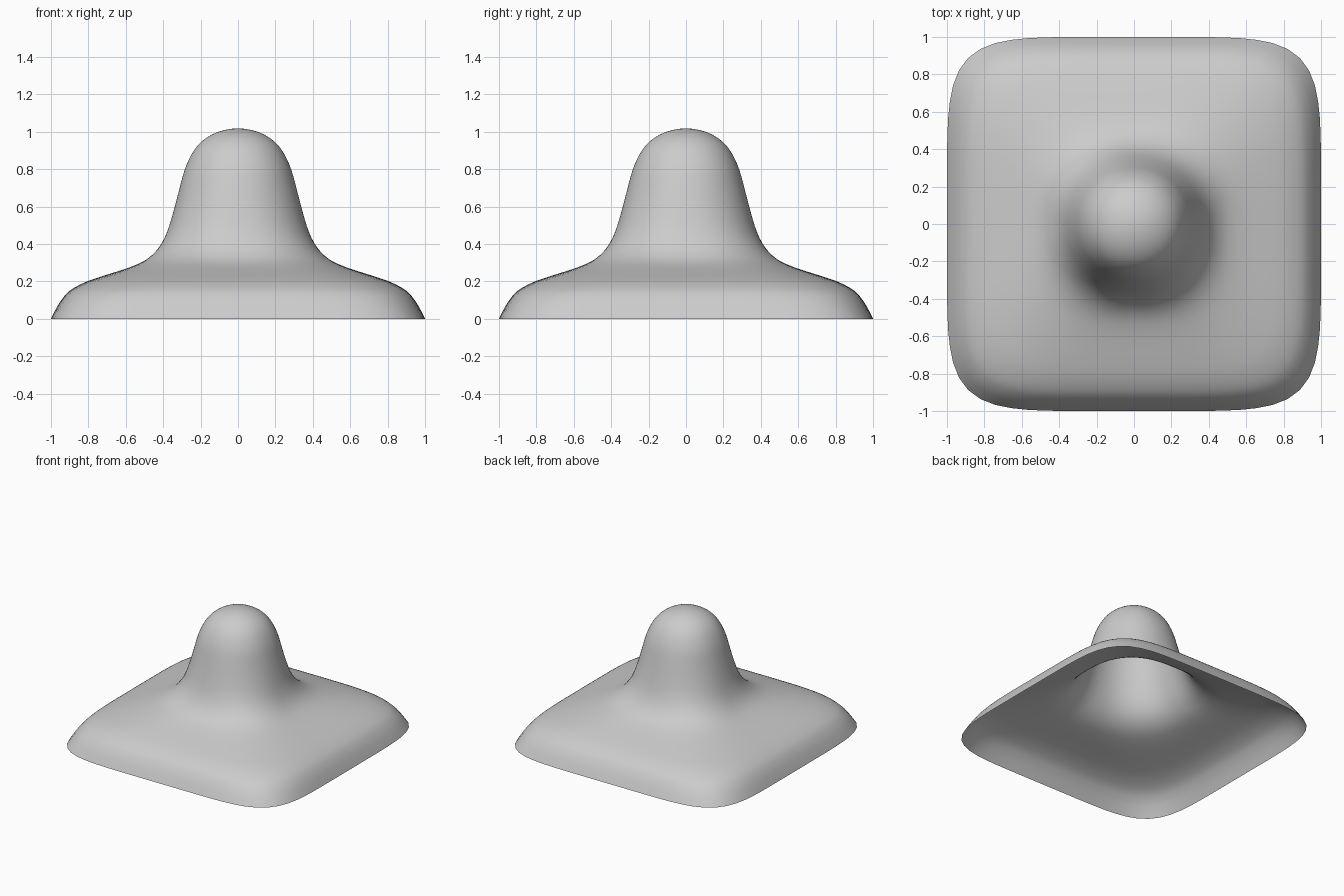
import bpy, bmesh
from math import cos, sin, pi

if "Cube" in bpy.data.objects:
    bpy.data.objects.remove(bpy.data.objects["Cube"])

SEGS = 96
STEPS = 3

# Profile of the shell: half width, height, squareness (2 = circle)
profile = [
    (1.00, 0.00, 5.8), (0.975, 0.05, 5.6), (0.945, 0.10, 5.4), (0.90, 0.15, 5.1),
    (0.82, 0.195, 4.7), (0.72, 0.23, 4.2), (0.60, 0.268, 3.6), (0.51, 0.305, 3.0),
    (0.45, 0.35, 2.6), (0.405, 0.41, 2.35), (0.37, 0.49, 2.2), (0.338, 0.60, 2.12),
    (0.312, 0.70, 2.1), (0.284, 0.80, 2.1), (0.245, 0.885, 2.1), (0.20, 0.943, 2.08),
    (0.14, 0.985, 2.05), (0.07, 1.01, 2.0), (0.0, 1.018, 2.0),
]


def spline(points, steps):
    """Catmull-Rom curve through the profile points."""
    ext = [tuple(2 * a - b for a, b in zip(points[0], points[1]))] + points
    ext.append((-points[-2][0], points[-2][1], points[-2][2]))
    out = []
    for i in range(1, len(ext) - 2):
        for s in range(steps):
            t = s / steps
            out.append(tuple(
                0.5 * (2 * b + (c - a) * t + (2 * a - 5 * b + 4 * c - d) * t * t
                       + (3 * b - a - 3 * c + d) * t ** 3)
                for a, b, c, d in zip(*ext[i - 1:i + 3])))
    return out


def squircle(half, z, n):
    """Ring that blends between a circle and a rounded square."""
    pts = []
    for k in range(SEGS):
        a = 2 * pi * k / SEGS
        c, s = cos(a), sin(a)
        r = half / (abs(c) ** n + abs(s) ** n) ** (1 / n)
        pts.append((r * c, r * s, z))
    return pts


# Open shell: square rim rising into a rounded central knob
bm = bmesh.new()
rings = [[bm.verts.new(p) for p in squircle(*row)] for row in spline(profile, STEPS)]
for low, high in zip(rings, rings[1:]):
    for k in range(SEGS):
        j = (k + 1) % SEGS
        bm.faces.new((low[k], low[j], high[j], high[k]))
tip = bm.verts.new((0, 0, profile[-1][1]))
for k in range(SEGS):
    bm.faces.new((rings[-1][k], rings[-1][(k + 1) % SEGS], tip))
for f in bm.faces:
    f.smooth = True

mesh = bpy.data.meshes.new("domed_shell")
bm.to_mesh(mesh)
bm.free()
bpy.context.collection.objects.link(bpy.data.objects.new("domed_shell", mesh))
